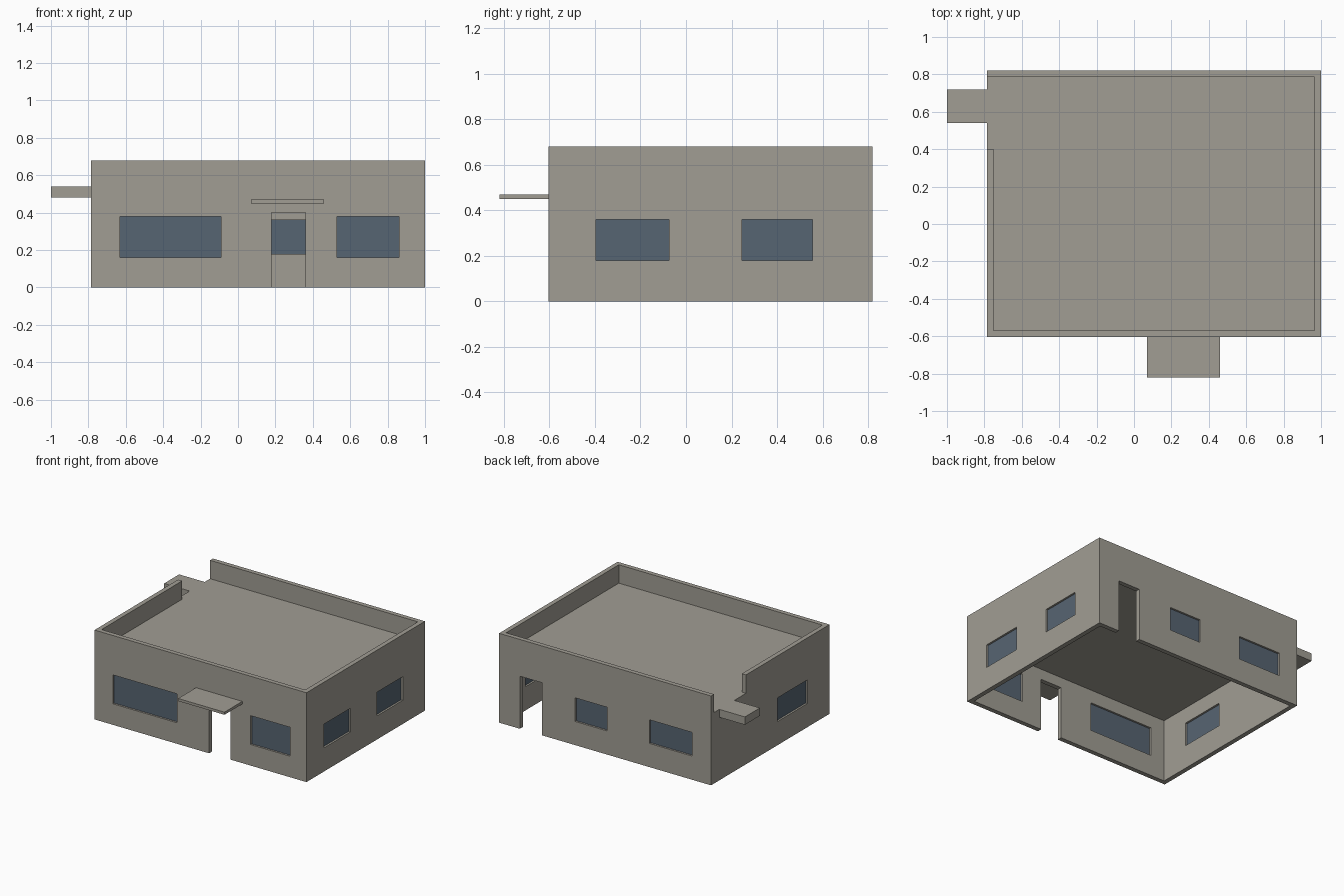
import bpy, bmesh

if "Cube" in bpy.data.objects:
    bpy.data.objects.remove(bpy.data.objects["Cube"])

X0, X1, Y0, Y1 = -0.785, 1.0, -0.605, 0.82   # building footprint
T = 0.035                                     # wall thickness
CEIL, ROOF, TOP = 0.48, 0.54, 0.68


def material(name, rgb):
    m = bpy.data.materials.new(name)
    m.diffuse_color = (*rgb, 1)
    m.use_nodes = True
    m.node_tree.nodes["Principled BSDF"].inputs["Base Color"].default_value = m.diffuse_color
    return m


concrete = material("warm grey concrete", (0.355, 0.338, 0.295))
glass = material("dark blue glass", (0.094, 0.128, 0.168))


def boxes(name, spans, mat):
    """One object made of axis-aligned boxes (x0, x1, y0, y1, z0, z1)."""
    bm = bmesh.new()
    for x0, x1, y0, y1, z0, z1 in spans:
        vs = bmesh.ops.create_cube(bm, size=1)["verts"]
        for v in vs:
            v.co = (x1 if v.co.x > 0 else x0,
                    y1 if v.co.y > 0 else y0,
                    z1 if v.co.z > 0 else z0)
    me = bpy.data.meshes.new(name)
    bm.to_mesh(me)
    bm.free()
    me.materials.append(mat)
    ob = bpy.data.objects.new(name, me)
    bpy.context.collection.objects.link(ob)
    return ob


def in_wall(side, a, b, z0, z1, depth):
    """Box centred in the thickness of one wall, from a to b along it."""
    c = {"front": Y0 + T / 2, "back": Y1 - T / 2,
         "left": X0 + T / 2, "right": X1 - T / 2}[side]
    lo, hi = c - depth / 2, c + depth / 2
    if side in ("front", "back"):
        return (a, b, lo, hi, z0, z1)
    return (lo, hi, a, b, z0, z1)


windows = [
    ("front", -0.63, -0.09, 0.16, 0.38), ("front", 0.53, 0.86, 0.16, 0.38),
    ("right", -0.395, -0.075, 0.18, 0.36), ("right", 0.245, 0.555, 0.18, 0.36),
    ("back", 0.09, 0.36, 0.18, 0.36), ("back", -0.625, -0.265, 0.18, 0.36),
    ("left", -0.34, 0.02, 0.18, 0.36),
]
doors = [("front", 0.18, 0.36, -0.1, 0.40), ("back", 0.64, 0.825, -0.1, 0.40)]

# Walls and roof slab: a block hollowed from below, then pierced by openings
walls = boxes("walls_and_roof", [(X0, X1, Y0, Y1, 0, ROOF)], concrete)
cutters = [
    boxes("room_cutter", [(X0 + T, X1 - T, Y0 + T, Y1 - T, -0.2, CEIL)], concrete),
    boxes("opening_cutter", [in_wall(*o, T * 2) for o in windows + doors], concrete),
]
for c in cutters:
    c.hide_render = True
    mod = walls.modifiers.new(c.name, "BOOLEAN")
    mod.operation, mod.solver, mod.object = "DIFFERENCE", "EXACT", c
bpy.context.view_layer.update()
dg = bpy.context.evaluated_depsgraph_get()
cut = bpy.data.meshes.new_from_object(walls.evaluated_get(dg))
walls.modifiers.clear()
walls.data = cut
for c in cutters:
    bpy.data.objects.remove(c)

# Parapet: open band around the roof, with a gap on the left side
outline = [(X0, 0.40), (X0, Y0), (X1, Y0), (X1, Y1), (X0, Y1), (X0, Y1 - T),
           (X1 - T, Y1 - T), (X1 - T, Y0 + T), (X0 + T, Y0 + T), (X0 + T, 0.40)]
bm = bmesh.new()
low = [bm.verts.new((x, y, ROOF)) for x, y in outline]
high = [bm.verts.new((x, y, TOP)) for x, y in outline]
n = len(outline)
for i in range(n):
    j = (i + 1) % n
    bm.faces.new((low[i], low[j], high[j], high[i]))
bm.faces.new(high)
me = bpy.data.meshes.new("parapet")
bm.to_mesh(me)
bm.free()
me.materials.append(concrete)
bpy.context.collection.objects.link(bpy.data.objects.new("parapet", me))

# Door canopy and side landing slab
boxes("door_canopy", [(0.07, 0.46, -0.82, Y0, 0.45, 0.47)], concrete)
boxes("side_landing", [(-1.0, X0, 0.54, 0.72, CEIL, ROOF)], concrete)

# Window panes set in the middle of the walls
for i, w in enumerate(windows):
    boxes(f"{w[0]}_window_pane_{i + 1}", [in_wall(*w, 0.006)], glass)
